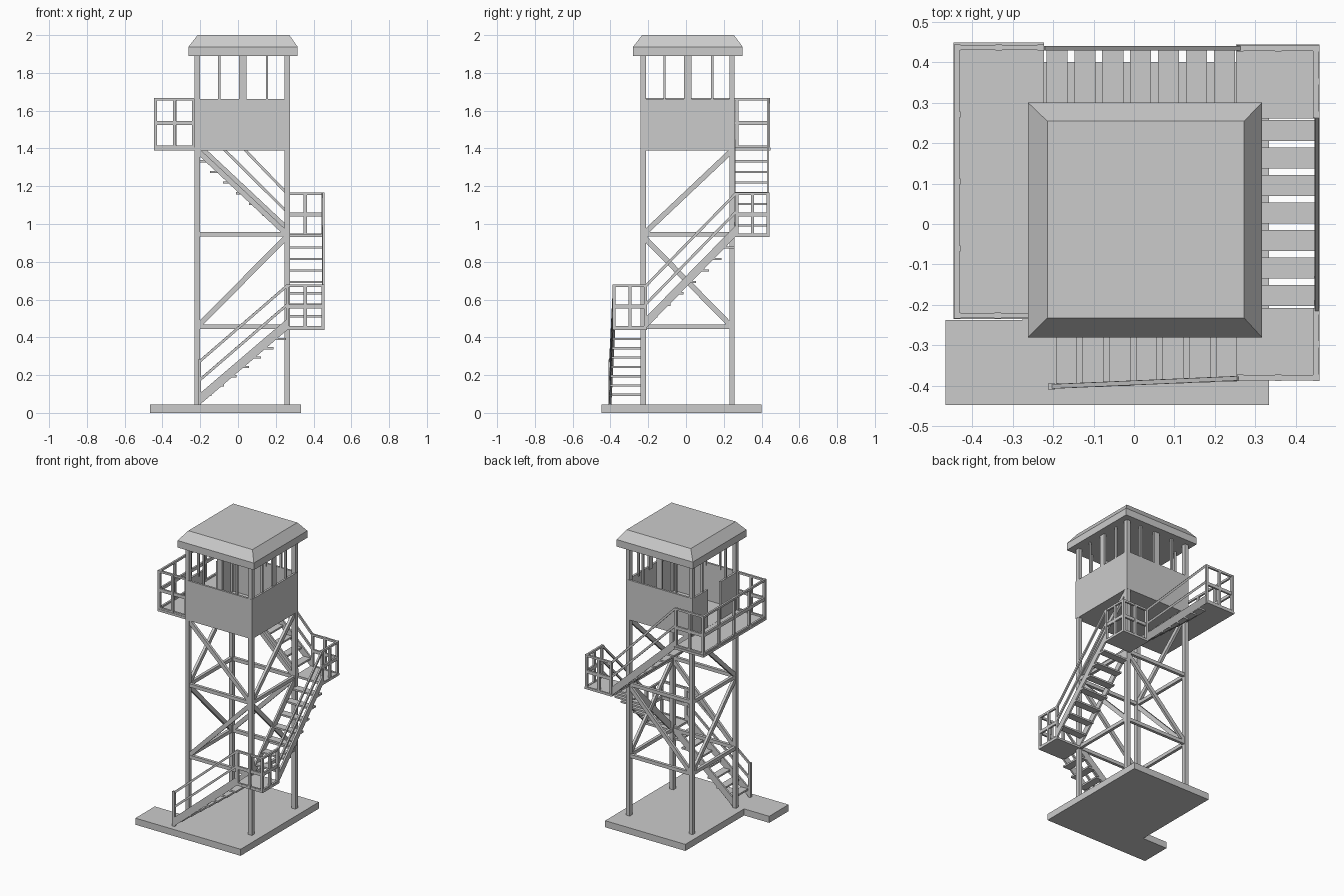
import bpy
from mathutils import Vector

if "Cube" in bpy.data.objects:
    bpy.data.objects.remove(bpy.data.objects["Cube"])


def mesh(name, verts, faces):
    me = bpy.data.meshes.new(name)
    me.from_pydata([tuple(v) for v in verts], [], faces)
    ob = bpy.data.objects.new(name, me)
    bpy.context.collection.objects.link(ob)
    return ob


def loft(name, low, high):
    # closed solid between two matching loops
    n = len(low)
    faces = [tuple(reversed(range(n))), tuple(range(n, 2 * n))]
    faces += [(i, (i + 1) % n, n + (i + 1) % n, n + i) for i in range(n)]
    return mesh(name, list(low) + list(high), faces)


def rect(x0, x1, y0, y1, z):
    return [(x0, y0, z), (x1, y0, z), (x1, y1, z), (x0, y1, z)]


def box(name, x0, x1, y0, y1, z0, z1):
    return loft(name, rect(x0, x1, y0, y1, z0), rect(x0, x1, y0, y1, z1))


def beam(name, p, q, w, h):
    # bar from p to q, w sideways and h in the upright plane
    p, q = Vector(p), Vector(q)
    d = (q - p).normalized()
    side = d.cross(Vector((0, 0, 1)))
    side = side.normalized() if side.length > 1e-4 else Vector((1, 0, 0))
    up = side.cross(d)
    o = [side * sx * w / 2 + up * sy * h / 2
         for sx, sy in ((-1, -1), (1, -1), (1, 1), (-1, 1))]
    return loft(name, [p + v for v in o], [q + v for v in o])


# base slab with the step-off pad at the front left
slab = [(-0.465, -0.447), (0.333, -0.447), (0.333, 0.4), (-0.275, 0.4),
        (-0.275, -0.237), (-0.465, -0.237)]
loft("base_slab", [(x, y, 0) for x, y in slab], [(x, y, 0.045) for x, y in slab])

# legs, running up to the roof
XL, XR, YF, YB = -0.216, 0.26, -0.227, 0.244
for x in (XL, XR):
    for y in (YF, YB):
        box("leg", x - 0.014, x + 0.014, y - 0.014, y + 0.014, 0.04, 1.9)

# girts and zigzag braces on the four faces
Z1, Z2, Z3 = 0.455, 0.945, 1.39
for z in (Z1, Z2):
    for y in (YF, YB):
        beam("girt", (XL, y, z), (XR, y, z), 0.02, 0.024)
    for x in (XL, XR):
        beam("girt", (x, YF, z), (x, YB, z), 0.02, 0.024)
for y in (YF, YB):
    beam("brace", (XL, y, Z1), (XR, y, Z2 - 0.01), 0.018, 0.028)
    beam("brace", (XL, y, Z3), (XR, y, Z2), 0.018, 0.028)
for x in (XL, XR):
    beam("brace", (x, YF, Z2 - 0.01), (x, YB, Z1), 0.018, 0.028)
    beam("brace", (x, YF, Z2), (x, YB, Z3), 0.018, 0.028)

# cabin floor and half-height walls, door gap on the left
CX0, CX1, CY0, CY1, ZC, ZW, T = -0.231, 0.275, -0.242, 0.259, 1.39, 1.662, 0.014
box("cabin_floor", CX0, CX1, CY0, CY1, ZC, ZC + 0.015)
box("cabin_wall_front", CX0, CX1, CY0, CY0 + T, ZC, ZW)
box("cabin_wall_back", CX0, CX1, CY1 - T, CY1, ZC, ZW)
box("cabin_wall_right", CX1 - T, CX1, CY0, CY1, ZC, ZW)
box("cabin_wall_left", CX0, CX0 + T, CY0, -0.05, ZC, ZW)
box("cabin_wall_left", CX0, CX0 + T, 0.09, CY1, ZC, ZW)

# window mullions
for off, w in ((-0.12, 0.012), (0.004, 0.04), (0.133, 0.012)):
    cx, cy = 0.021 + off, 0.006 + off
    for y in (CY0 + 0.012, CY1 - 0.012):
        box("mullion", cx - w / 2, cx + w / 2, y - 0.007, y + 0.007, ZW - 0.02, 1.9)
    for x in (CX0 + 0.012, CX1 - 0.012):
        if x > 0 or w < 0.03:
            box("mullion", x - 0.007, x + 0.007, cy - w / 2, cy + w / 2, ZW - 0.02, 1.9)

# roof: upright fascia, then sloped edge to a flat top
e0, e1 = (-0.262, 0.316, -0.28, 0.3), (-0.214, 0.272, -0.232, 0.254)
rings = rect(*e0, 1.89) + rect(*e0, 1.938) + rect(*e1, 2.0)
rf = [(3, 2, 1, 0), (8, 9, 10, 11)]
for k in (0, 4):
    rf += [(k + i, k + (i + 1) % 4, k + 4 + (i + 1) % 4, k + 4 + i) for i in range(4)]
mesh("roof", rings, rf)


def railing(name, p, q, z0, z1, bays):
    # posts with bottom, middle and top rails
    p, q = Vector((*p, 0)), Vector((*q, 0))
    for i in range(bays + 1):
        c = p.lerp(q, i / bays)
        box(name + "_post", c.x - 0.008, c.x + 0.008, c.y - 0.008, c.y + 0.008, z0, z1)
    up = Vector((0, 0, 1))
    for z, h in ((z0 + 0.008, 0.014), ((z0 + z1) / 2, 0.022), (z1 - 0.007, 0.014)):
        beam(name + "_rail", p + up * z, q + up * z, 0.013, h)


# landings and the upper balcony
box("lower_landing", 0.252, 0.458, -0.387, -0.207, 0.44, 0.455)
railing("lower_landing", (0.262, -0.38), (0.45, -0.38), 0.445, 0.68, 2)
railing("lower_landing", (0.45, -0.38), (0.45, -0.215), 0.445, 0.68, 2)
box("upper_landing", 0.252, 0.458, 0.26, 0.443, 0.932, 0.947)
railing("upper_landing", (0.262, 0.434), (0.45, 0.434), 0.935, 1.167, 2)
railing("upper_landing", (0.45, 0.27), (0.45, 0.434), 0.935, 1.167, 2)
box("balcony_floor", -0.446, -0.222, -0.235, 0.448, 1.388, 1.404)
railing("balcony", (-0.437, 0.436), (-0.23, 0.436), 1.4, 1.668, 2)
railing("balcony", (-0.437, -0.226), (-0.437, 0.436), 1.4, 1.668, 4)
railing("balcony", (-0.437, -0.226), (-0.235, -0.226), 1.4, 1.668, 2)


def flight(name, in0, in1, out0, out1, z0, z1, r0, r1):
    # treads, two stringers and an outer double handrail
    a, b = Vector((*in0, z0)), Vector((*in1, z1))
    c, d = Vector((*out0, z0)), Vector((*out1, z1))
    up = Vector((0, 0, 1))
    run = Vector((b.x - a.x, b.y - a.y, 0)).normalized()
    side = Vector((c.x - a.x, c.y - a.y, 0))
    side = (side - run * side.dot(run)).normalized()
    for i in range(1, 8):
        t, z = (i - 0.5) / 7, z0 + (z1 - z0) * i / 8 - 0.005
        loop = []
        for s, e, sg in ((a, b, -1), (c, d, -1), (c, d, 1), (a, b, 1)):
            v = s.lerp(e, t) + run * 0.026 * sg
            v.z = z
            loop.append(v)
        loft(name + "_tread", loop, [v + up * 0.012 for v in loop])
    for s, e, o in ((a, b, side * 0.012), (c, d, side * -0.012)):
        foot = [s, s + o, e + o, e]
        loft(name + "_stringer", foot, [v + up * 0.06 for v in foot])
    for f in (0.57, 1.0):
        beam(name + "_handrail", c - side * 0.006 + up * r0 * f,
             d - side * 0.006 + up * r1 * f, 0.011, 0.014)


flight("front_stair", (-0.2, -0.222), (0.262, -0.222), (-0.2, -0.407), (0.262, -0.387),
       0.045, 0.44, 0.23, 0.235)
box("front_stair_newel", -0.213, -0.195, -0.409, -0.394, 0.04, 0.282)
flight("side_stair", (0.261, -0.21), (0.261, 0.265), (0.458, -0.21), (0.458, 0.265),
       0.45, 0.935, 0.225, 0.228)
flight("back_stair", (0.258, 0.25), (-0.225, 0.25), (0.258, 0.44), (-0.225, 0.44),
       0.935, 1.388, 0.228, 0.275)

# make every face point outward
import bmesh
for ob in bpy.context.collection.objects:
    bm = bmesh.new()
    bm.from_mesh(ob.data)
    bmesh.ops.recalc_face_normals(bm, faces=bm.faces)
    bm.to_mesh(ob.data)
    bm.free()
